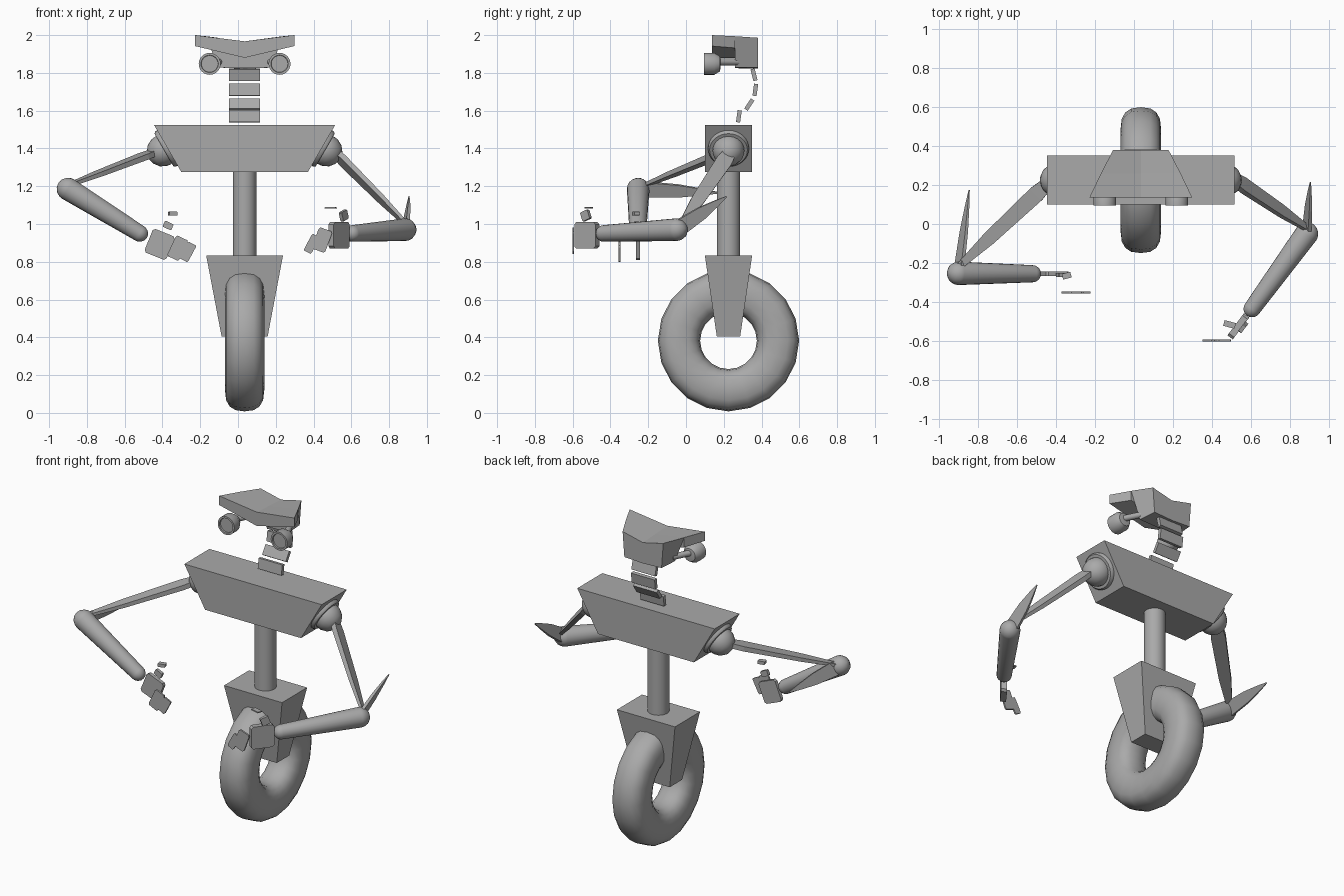
import bpy, bmesh, math
from math import sin, cos, pi, radians
from mathutils import Vector, Matrix

cube = bpy.data.objects.get("Cube")
if cube:
    bpy.data.objects.remove(cube, do_unlink=True)

grey = bpy.data.materials.new("plain_grey")
grey.use_nodes = True
grey.diffuse_color = (0.4, 0.4, 0.4, 1)
grey.node_tree.nodes["Principled BSDF"].inputs["Base Color"].default_value = (0.4, 0.4, 0.4, 1)

CX, CY = 0.035, 0.225   # centre line of the body


def loft(name, rings, closed=False, smooth=False):
    """Bridge equal rings of points; cap the ends unless closed."""
    bm = bmesh.new()
    loops = [[bm.verts.new(p) for p in ring] for ring in rings]
    n = len(loops[0])
    pairs = list(zip(loops, loops[1:]))
    if closed:
        pairs.append((loops[-1], loops[0]))
    else:
        bm.faces.new(loops[0])
        bm.faces.new(loops[-1])
    for a, b in pairs:
        for i in range(n):
            j = (i + 1) % n
            bm.faces.new((a[i], a[j], b[j], b[i]))
    bmesh.ops.recalc_face_normals(bm, faces=bm.faces)
    mesh = bpy.data.meshes.new(name)
    bm.to_mesh(mesh)
    bm.free()
    mesh.materials.append(grey)
    obj = bpy.data.objects.new(name, mesh)
    bpy.context.collection.objects.link(obj)
    if smooth:
        bpy.ops.object.select_all(action='DESELECT')
        obj.select_set(True)
        bpy.context.view_layer.objects.active = obj
        bpy.ops.object.shade_smooth_by_angle(angle=radians(40))
    return obj


def revolve(name, base, axis, profile, sides=24, closed=False):
    """Spin (radius, distance) pairs about an axis through base."""
    base = Vector(base)
    q = Vector(axis).to_track_quat('Z', 'Y')
    rings = [[base + q @ Vector((r * cos(2 * pi * k / sides), r * sin(2 * pi * k / sides), t))
              for k in range(sides)] for r, t in profile]
    return loft(name, rings, closed, True)


def capsule(name, a, b, ra, rb):
    """Tapered limb with round ends."""
    axis = Vector(b) - Vector(a)
    length = axis.length
    steps = [radians(v) for v in (3, 25, 50, 75, 90)]
    profile = [(ra * sin(s), -ra * cos(s)) for s in steps]
    profile += [(rb * sin(s), length + rb * cos(s)) for s in reversed(steps)]
    return revolve(name, a, axis, profile, 20)


def blade(name, a, b, wide, sections):
    """Flat strut from a to b; sections are (fraction, width, thickness)."""
    a, b = Vector(a), Vector(b)
    d = (b - a).normalized()
    thin = d.cross(Vector(wide)).normalized()
    w = thin.cross(d)
    rings = [[a.lerp(b, t) + w * (sx * width / 2) + thin * (sy * thick / 2)
              for sx, sy in ((-1, -1), (1, -1), (1, 1), (-1, 1))] for t, width, thick in sections]
    return loft(name, rings)


def plate(name, centre, heading, tilt, size):
    """Upright slab: heading turns it about z, tilt rolls it in its own plane."""
    m = Matrix.Rotation(radians(heading), 3, 'Z') @ Matrix.Rotation(radians(tilt), 3, 'Y')
    w, t, h = [s / 2 for s in size]
    c = 0.18
    outline = [(-1, -1 + c), (-1 + c, -1), (1 - c, -1), (1, -1 + c),
               (1, 1 - c), (1 - c, 1), (-1 + c, 1), (-1, 1 - c)]
    return loft(name, [[Vector(centre) + m @ Vector((u * w, y, v * h)) for u, v in outline]
                       for y in (-t, t)])


def slab(z, half_x, half_y):
    return [(CX + sx * half_x, CY + sy * half_y, z)
            for sx, sy in ((-1, -1), (1, -1), (1, 1), (-1, 1))]


# Wheel with a rounded-square tyre section
def power(v):
    return math.copysign(abs(v) ** 0.78, v)


tyre = [(0.262 + 0.112 * power(cos(a)), 0.104 * power(sin(a)))
        for a in (2 * pi * k / 16 for k in range(16))]
revolve("wheel", (CX, CY, 0.382), (1, 0, 0), tyre, 20, True)

# Fork, column and torso
loft("fork", [slab(0.405, 0.122, 0.062), slab(0.832, 0.203, 0.125)])
revolve("waist_column", (CX, CY, 0.8), (0, 0, 1), [(0.062, 0), (0.062, 0.5)], 32)
loft("torso", [slab(1.275, 0.335, 0.125), slab(1.525, 0.48, 0.125)])

# Neck plates following a curve
for i, (y, z, lean) in enumerate(((0.28, 1.57, 8), (0.335, 1.632, 33), (0.367, 1.71, 8), (0.36, 1.79, -14))):
    up = Vector((0, sin(radians(lean)), cos(radians(lean)))) * 0.032
    mid = Vector((CX, y, z))
    blade(f"neck_plate_{i + 1}", mid - up, mid + up, (1, 0, 0),
          [(0, 0.165, 0.022), (1, 0.165, 0.022)])


# Head: V-shaped brow in front, deeper skull behind
def head_ring(y, half, top, mid_top, low_half, low, mid_low):
    return [(CX - half, y, top), (CX, y, mid_top), (CX + half, y, top),
            (CX + low_half, y, low), (CX, y, mid_low), (CX - low_half, y, low)]


loft("brow", [head_ring(0.137, 0.263, 2.0, 1.967, 0.263, 1.942, 1.88),
              head_ring(0.26, 0.204, 1.994, 1.96, 0.204, 1.932, 1.88)])
loft("skull", [head_ring(0.26, 0.204, 1.994, 1.96, 0.14, 1.828, 1.825),
               head_ring(0.38, 0.142, 1.986, 1.953, 0.13, 1.828, 1.822)])

for side, s in (("left", 1), ("right", -1)):
    # Eye: recessed lens, housing, taper and stem
    revolve(f"{side}_eye", (CX + 0.185 * s, 0.095, 1.848), (0, 1, 0),
            [(0.044, 0.008), (0.046, 0), (0.058, 0), (0.058, 0.055), (0.04, 0.085), (0.02, 0.088)])
    revolve(f"{side}_eye_stem", (CX + 0.185 * s, 0.17, 1.858), (-0.5 * s, 1, 0),
            [(0.018, 0), (0.018, 0.12)], 12)
    # Shoulder ball and collar on the slanted torso side
    out = Vector((0.865 * s, 0, -0.5))
    root = Vector((CX + 0.408 * s, CY, 1.403))
    revolve(f"{side}_shoulder_collar", root, out,
            [(0.08, -0.01), (0.108, -0.01), (0.108, 0.012), (0.1, 0.022), (0.08, 0.022)], 32, True)
    capsule(f"{side}_shoulder_ball", root + out * 0.028, root + out * 0.03, 0.084, 0.084)

# Arms
ARMS = {
    "left": dict(shoulder=(0.5, 0.24, 1.39), joint=(0.90, -0.03, 0.99), wide=(0, -0.42, 0.27),
                 elbow=(0.885, -0.05, 0.97), wrist=(0.605, -0.435, 0.95), tip=(0.905, 0.215, 1.145)),
    "right": dict(shoulder=(-0.43, 0.22, 1.385), joint=(-0.91, -0.23, 1.20), wide=(0.48, -0.5, 0),
                  elbow=(-0.90, -0.253, 1.185), wrist=(-0.52, -0.255, 0.95), tip=(-0.845, 0.175, 1.165)),
}
for side, arm in ARMS.items():
    blade(f"{side}_upper_arm", arm["shoulder"], arm["joint"], arm["wide"],
          [(0, 0.06, 0.03), (0.15, 0.085, 0.03), (0.65, 0.07, 0.024), (1, 0.03, 0.016)])
    capsule(f"{side}_forearm", arm["elbow"], arm["wrist"], 0.06, 0.044)
    blade(f"{side}_elbow_fin", arm["elbow"], arm["tip"], (0.3, -0.4, 0.8),
          [(0, 0.09, 0.02), (0.5, 0.07, 0.016), (0.8, 0.035, 0.01), (1, 0.006, 0.004)])

# Hands: palm, two finger plates and a two-piece thumb
HANDS = {
    "left": [("palm", (0.535, -0.525, 0.94), 53, 0, (0.14, 0.035, 0.14)),
             ("inner_finger", (0.445, -0.597, 0.915), 0, 20, (0.075, 0.01, 0.12)),
             ("outer_finger", (0.39, -0.597, 0.895), 0, 28, (0.045, 0.01, 0.1)),
             ("thumb_base", (0.56, -0.53, 1.045), 53, -20, (0.05, 0.02, 0.05)),
             ("thumb_tip", (0.49, -0.515, 1.085), -15, 0, (0.06, 0.03, 0.008))],
    "right": [("palm", (-0.415, -0.255, 0.892), 0, 22, (0.125, 0.022, 0.135)),
              ("inner_finger", (-0.32, -0.352, 0.872), 0, 25, (0.07, 0.01, 0.12)),
              ("outer_finger", (-0.265, -0.352, 0.852), 0, 28, (0.05, 0.01, 0.1)),
              ("thumb_base", (-0.37, -0.262, 0.992), 0, 25, (0.05, 0.02, 0.035)),
              ("thumb_tip", (-0.345, -0.265, 1.055), 15, 0, (0.045, 0.03, 0.02))],
}
for side, parts in HANDS.items():
    for part, centre, heading, tilt, size in parts:
        plate(f"{side}_{part}", centre, heading, tilt, size)
